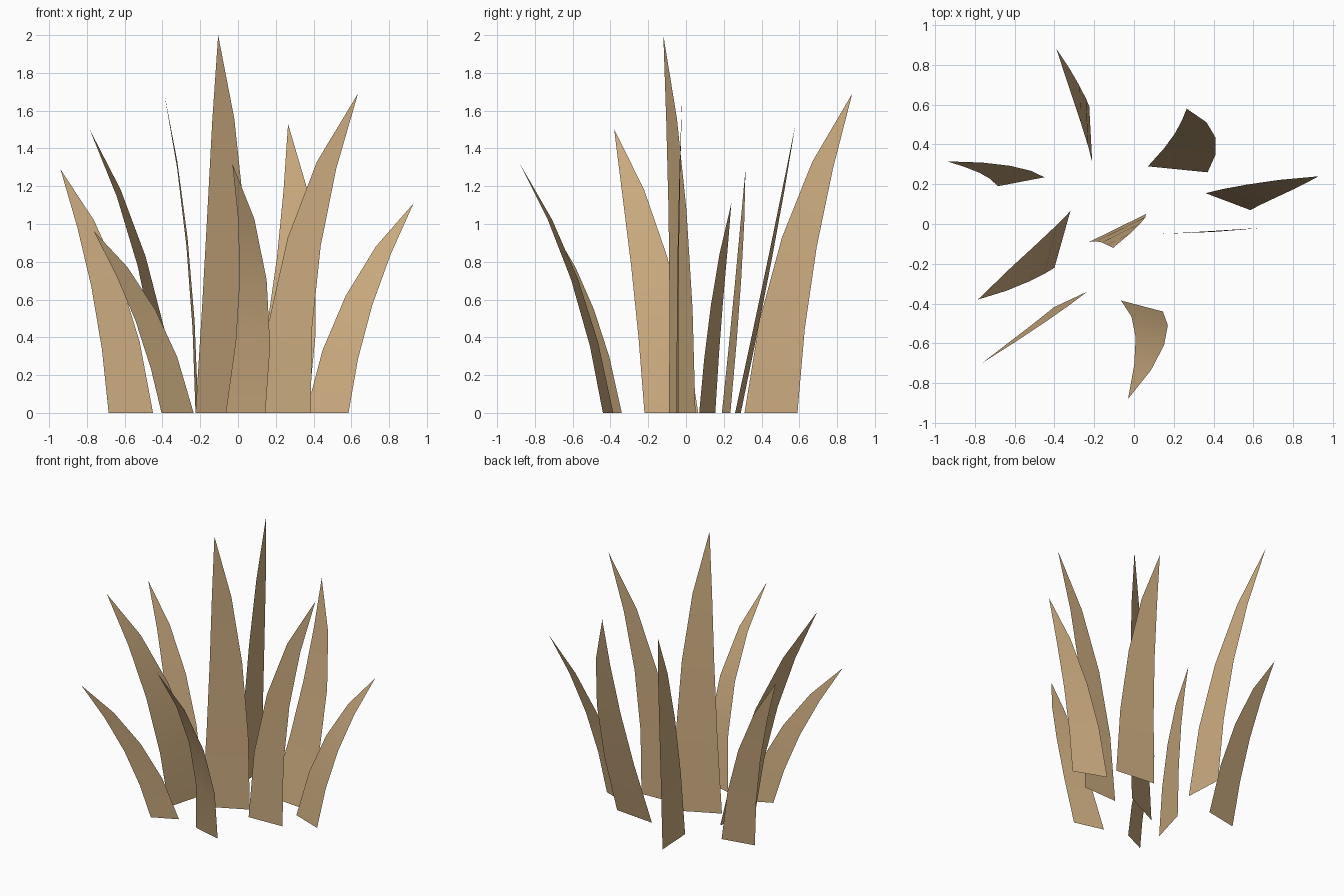
import bpy
import bmesh
from mathutils import Vector

if "Cube" in bpy.data.objects:
    bpy.data.objects.remove(bpy.data.objects["Cube"])

# One dry straw colour for every blade
straw = bpy.data.materials.new("dry_straw")
straw.use_nodes = True
straw_colour = (0.6, 0.41, 0.215, 1)
straw.diffuse_color = straw_colour
straw.node_tree.nodes["Principled BSDF"].inputs["Base Color"].default_value = straw_colour

# Blade width at each joint, as a share of the base width
TAPER = (1, 0.87, 0.68, 0.41)


def grass_blade(name, base_a, base_b, middle, tip):
    """Flat tapering strip that bends from its base line through middle to a pointed tip."""
    a, b = Vector((*base_a, 0)), Vector((*base_b, 0))
    tip = Vector(tip)
    root = (a + b) / 2
    side = (b - a) / 2

    # Quadratic curve whose halfway point lies over the given middle
    control = 2 * Vector((*middle, 0)) - (root + tip) / 2
    control.z = 0.57 * tip.z

    bm = bmesh.new()
    rows = []
    for i, width in enumerate(TAPER):
        t = i / len(TAPER)
        centre = root * (1 - t) ** 2 + control * 2 * t * (1 - t) + tip * t * t
        across = side.copy()
        if i:
            # Keep the upper joints square to the direction of growth
            along = ((control - root) * (1 - t) + (tip - control) * t).normalized()
            across -= along * across.dot(along)
            across = across.normalized() * side.length
        rows.append([bm.verts.new(centre - across * width),
                     bm.verts.new(centre + across * width)])
    for low, high in zip(rows, rows[1:]):
        bm.faces.new((low[0], low[1], high[1], high[0]))
    bm.faces.new((*rows[-1], bm.verts.new(tip)))
    for face in bm.faces:
        face.smooth = True

    mesh = bpy.data.meshes.new(name)
    bm.to_mesh(mesh)
    bm.free()
    mesh.materials.append(straw)
    blade = bpy.data.objects.new(name, mesh)
    bpy.context.collection.objects.link(blade)
    return blade


# Tall blade in the middle of the tuft
grass_blade("centre_blade", (-.225, -.09), (.06, .05), (-.065, -.045), (-.105, -.12, 2))

# Blades at the back
grass_blade("back_right_blade", (-.21, .31), (-.225, .59), (-.27, .6), (-.39, .88, 1.69))
grass_blade("back_left_blade", (.07, .29), (.37, .26), (.308, .445), (.265, .58, 1.53))

# Blades leaning out to the sides
grass_blade("right_rear_blade", (-.685, .19), (-.45, .235), (-.7, .275), (-.94, .315, 1.29))
grass_blade("right_blade", (-.4, -.22), (-.32, .065), (-.51, -.195), (-.785, -.38, 1.5))
grass_blade("left_short_blade", (.36, .155), (.585, .07), (.64, .165), (.93, .24, 1.11))
grass_blade("left_tall_blade", (.12, -.05), (.385, -.04), (.35, -.04), (.635, -.02, 1.69))

# Blades at the front
grass_blade("front_right_blade", (-.405, -.42), (-.235, -.34), (-.49, -.508), (-.765, -.7, .965))
grass_blade("front_blade", (-.065, -.385), (.145, -.44), (.08, -.59), (-.03, -.88, 1.32))
